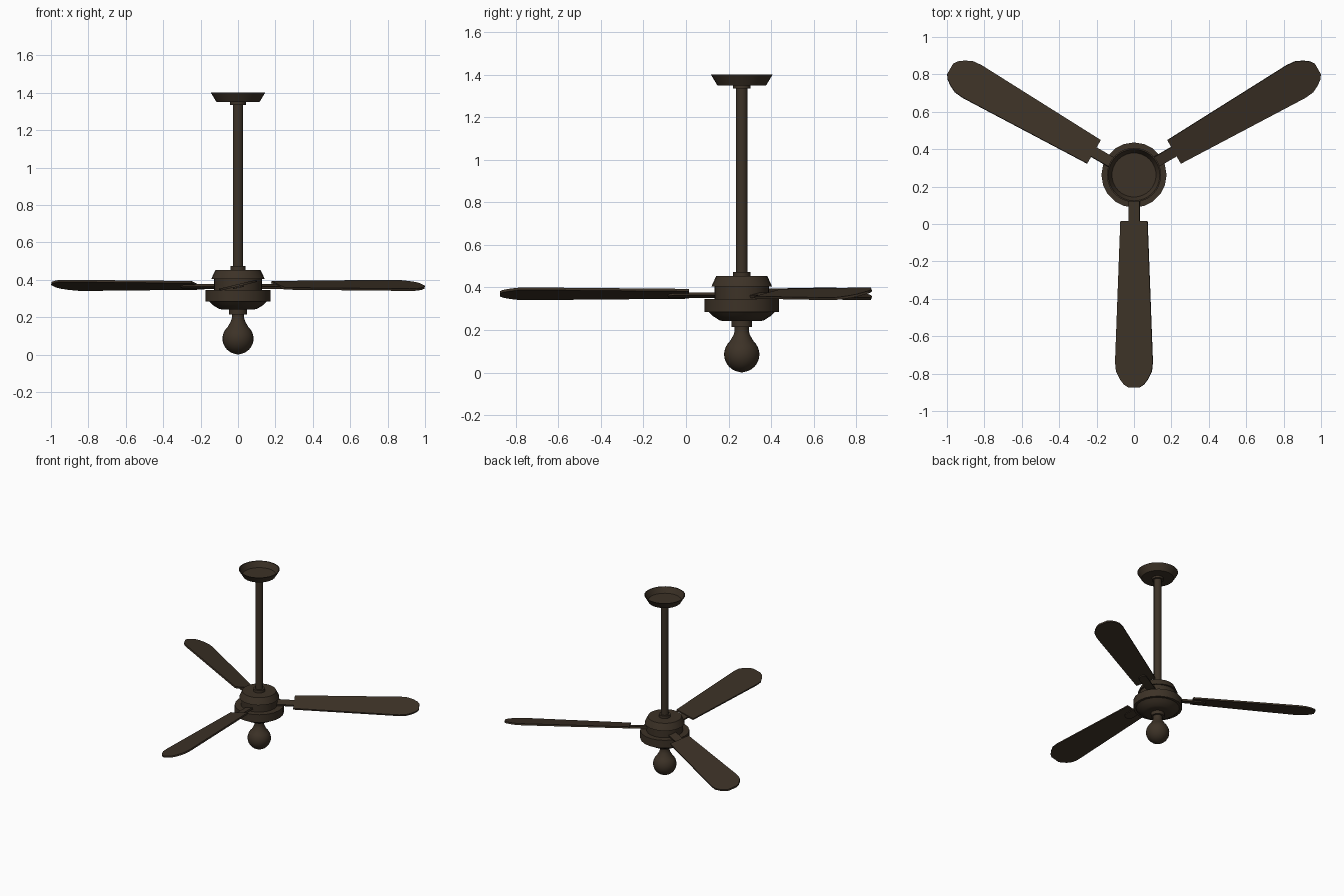
import bpy, bmesh, math
from mathutils import Matrix, Vector

if "Cube" in bpy.data.objects:
    bpy.data.objects.remove(bpy.data.objects["Cube"])

HUB_Y = 0.262   # fan axis position

bronze = bpy.data.materials.new("dark_bronze")
bronze.diffuse_color = (0.046, 0.032, 0.020, 1)
bronze.use_nodes = True
bronze.node_tree.nodes["Principled BSDF"].inputs["Base Color"].default_value = bronze.diffuse_color


def finish(name, bm, angle=30):
    bmesh.ops.recalc_face_normals(bm, faces=bm.faces)
    me = bpy.data.meshes.new(name)
    bm.to_mesh(me)
    bm.free()
    me.materials.append(bronze)
    ob = bpy.data.objects.new(name, me)
    bpy.context.collection.objects.link(ob)
    bpy.ops.object.select_all(action='DESELECT')
    ob.select_set(True)
    bpy.context.view_layer.objects.active = ob
    bpy.ops.object.shade_smooth_by_angle(angle=math.radians(angle))
    return ob


def lathe(name, profile, sides=24, angle=30):
    """Spin (radius, z) points around the fan axis; radius 0 closes an end."""
    bm = bmesh.new()
    verts = [bm.verts.new((r, HUB_Y, z)) for r, z in profile]
    edges = [bm.edges.new(p) for p in zip(verts, verts[1:])]
    bmesh.ops.spin(bm, geom=verts + edges, cent=(0, HUB_Y, 0), axis=(0, 0, 1),
                   angle=math.tau, steps=sides, use_duplicate=False)
    # move centre so the spin is around the hub axis
    bmesh.ops.remove_doubles(bm, verts=bm.verts, dist=1e-5)
    return finish(name, bm, angle)


def plate(name, half, thick, matrix):
    """Mirror a (length, half width) outline and extrude it to a thin plate."""
    outline = [(x, -w) for x, w in half] + [(x, w) for x, w in reversed(half)]
    bm = bmesh.new()
    face = bm.faces.new([bm.verts.new((x, y, -thick / 2)) for x, y in outline])
    ext = bmesh.ops.extrude_face_region(bm, geom=[face])
    top = [g for g in ext["geom"] if isinstance(g, bmesh.types.BMVert)]
    bmesh.ops.translate(bm, verts=top, vec=(0, 0, thick))
    bm.transform(matrix)
    return finish(name, bm, 20)


# ceiling canopy: open bowl with a thin wall
lathe("ceiling_canopy", [(0, 1.350), (0.115, 1.350), (0.145, 1.400),
                         (0.138, 1.400), (0.118, 1.358), (0, 1.358)], 32)
lathe("canopy_collar", [(0, 1.335), (0.042, 1.335), (0.042, 1.352), (0, 1.352)])

# down rod and its lower collar
lathe("down_rod", [(0, 0.44), (0.028, 0.44), (0.028, 1.345), (0, 1.345)])
lathe("rod_collar", [(0, 0.445), (0.041, 0.445), (0.041, 0.473), (0, 0.473)])

# motor: flared cap, drum, wide ring with a bowl beneath
lathe("motor_cap", [(0, 0.404), (0.142, 0.404), (0.138, 0.415),
                    (0.120, 0.453), (0, 0.453)])
lathe("motor_drum", [(0, 0.335), (0.129, 0.335), (0.129, 0.408), (0, 0.408)])
lathe("motor_ring", [(0, 0.284), (0.174, 0.284), (0.174, 0.345), (0, 0.345)], 20)
lathe("motor_bowl", [(0, 0.241), (0.085, 0.241), (0.105, 0.246), (0.135, 0.265),
                     (0.157, 0.286), (0, 0.286)], 20, 35)

# lamp socket and bulb
lathe("lamp_socket", [(0, 0.214), (0.048, 0.214), (0.048, 0.245), (0, 0.245)])
R, CZ = 0.083, 0.085
ball = [(R * math.sin(a), CZ - R * math.cos(a))
        for a in (math.radians(11.5 * i) for i in range(13))]
ball[0] = (0, 0.0)
lathe("bulb", ball + [(0.038, 0.178), (0.033, 0.195), (0.033, 0.216), (0, 0.216)],
      24, 50)

# three pitched blades with arms tucked beneath
BLADE = [(0.247, 0.074), (1.00, 0.103), (1.05, 0.098), (1.09, 0.078),
         (1.12, 0.055), (1.135, 0.032)]
ARM = [(0.10, 0.029), (0.32, 0.029), (0.338, 0.022), (0.347, 0.010)]
for i, label in enumerate(("front", "right", "left")):
    place = (Matrix.Translation((0, HUB_Y, 0.370))
             @ Matrix.Rotation(math.radians(-90 + 120 * i), 4, 'Z')
             @ Matrix.Rotation(math.radians(13.5), 4, 'X'))
    plate(label + "_blade", BLADE, 0.012, place)
    plate(label + "_blade_arm", ARM, 0.014,
          place @ Matrix.Translation((0, 0, -0.007)))
